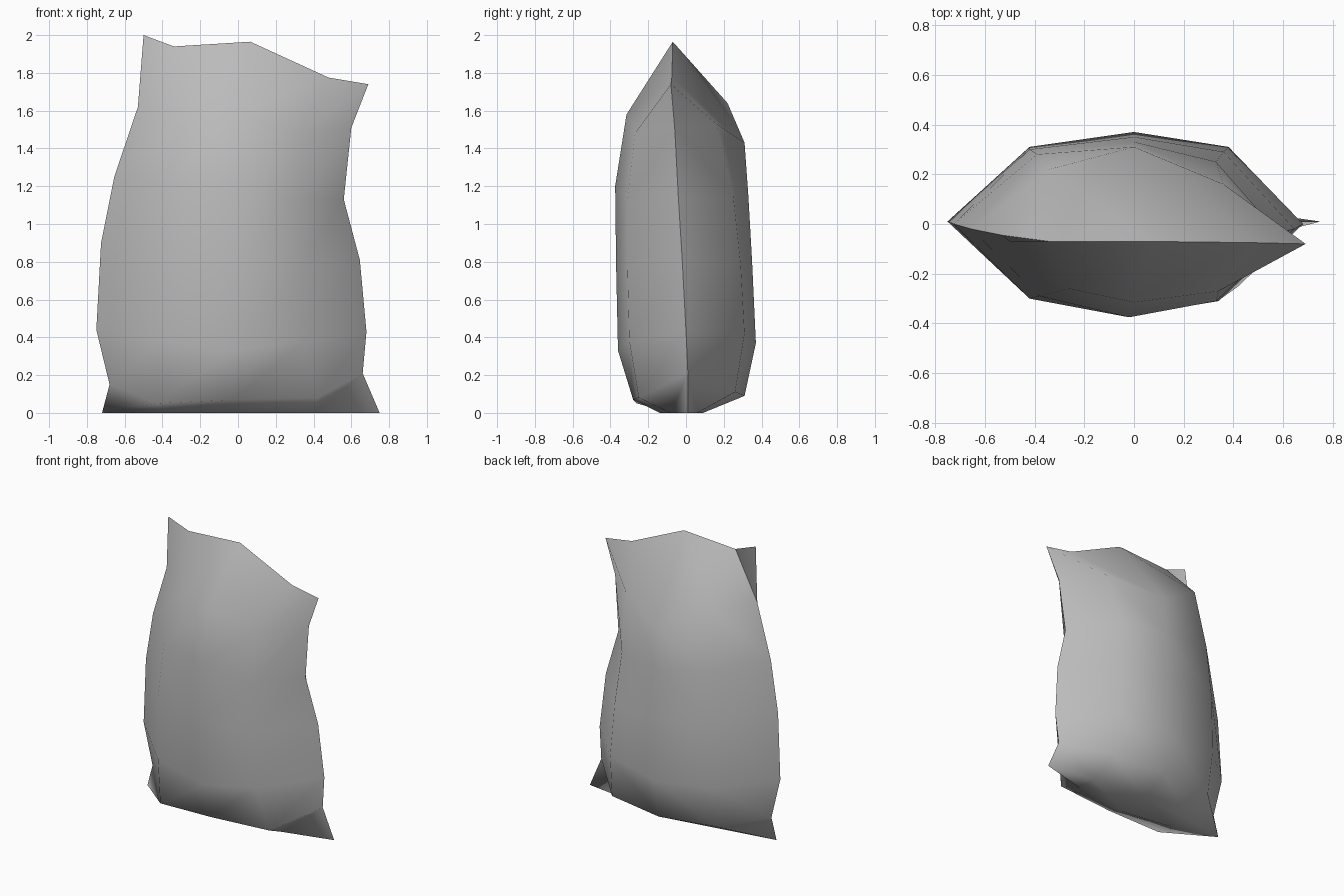
import bpy, bmesh, math

if "Cube" in bpy.data.objects:
    bpy.data.objects.remove(bpy.data.objects["Cube"])

grey = bpy.data.materials.new("sack_grey")
grey.diffuse_color = (0.5, 0.5, 0.5, 1)
grey.use_nodes = True
grey.node_tree.nodes["Principled BSDF"].inputs["Base Color"].default_value = grey.diffuse_color

# Side seams from bottom to top: x, y, z
left_seam = [(-.72, .01, 0), (-.68, .01, .15), (-.75, .01, .44), (-.725, 0, .9),
             (-.655, -.02, 1.25), (-.53, -.045, 1.62), (-.5, -.07, 2)]
right_seam = [(.75, .01, 0), (.66, .01, .21), (.68, 0, .43), (.645, -.02, .81),
              (.56, -.04, 1.13), (.60, -.06, 1.51), (.69, -.08, 1.74)]
top_seam = [(-.34, -.07, 1.94), (.065, -.07, 1.965), (.48, -.075, 1.775)]

# Panel rows from bottom up: x, y, z of the three inner columns
front_rows = [
    ((-.42, -.02, .40), (-.08, -.14, -.08), (0, 0, 0)),
    ((-.43, -.02, .42), (-.26, -.28, -.25), (.05, .07, .08)),
    ((-.42, -.02, .35), (-.30, -.36, -.30), (.38, .33, .38)),
    ((-.42, -.02, .34), (-.30, -.37, -.31), (.82, .78, .78)),
    ((-.38, -.02, .33), (-.29, -.375, -.31), (1.22, 1.2, 1.13)),
    ((-.26, 0, .34), (-.26, -.315, -.27), (1.60, 1.58, 1.48))]
back_rows = [
    ((-.42, -.02, .40), (.06, .09, .06), (0, 0, 0)),
    ((-.42, 0, .40), (.26, .31, .26), (.11, .09, .11)),
    ((-.42, 0, .38), (.31, .37, .31), (.40, .37, .42)),
    ((-.42, 0, .36), (.30, .35, .29), (.83, .80, .78)),
    ((-.39, 0, .33), (.28, .33, .25), (1.22, 1.15, 1.15)),
    ((-.34, 0, .36), (.22, .31, .16), (1.64, 1.43, 1.53))]

bm = bmesh.new()
left = [bm.verts.new(p) for p in left_seam]
right = [bm.verts.new(p) for p in right_seam]
top = [bm.verts.new(p) for p in top_seam]


def panel(rows):
    """Stretch one cloth panel between the seams; return its bottom row."""
    grid = [[left[i]] + [bm.verts.new(p) for p in zip(*row)] + [right[i]]
            for i, row in enumerate(rows)]
    grid.append([left[-1]] + top + [right[-1]])
    for lo, hi in zip(grid, grid[1:]):
        for c in range(4):
            bm.faces.new((lo[c], lo[c + 1], hi[c + 1], hi[c]))
    return grid[0]


front = panel(front_rows)
back = panel(back_rows)

# Flat resting base between the panels
for c in range(4):
    ring = dict.fromkeys((front[c], front[c + 1], back[c + 1], back[c]))
    bm.faces.new(list(ring))
bmesh.ops.recalc_face_normals(bm, faces=bm.faces)

mesh = bpy.data.meshes.new("sack")
bm.to_mesh(mesh)
bm.free()
mesh.materials.append(grey)
sack = bpy.data.objects.new("sack", mesh)
bpy.context.collection.objects.link(sack)

# Soft cloth with crisp seams
bpy.context.view_layer.objects.active = sack
sack.select_set(True)
bpy.ops.object.shade_smooth_by_angle(angle=math.radians(70))
